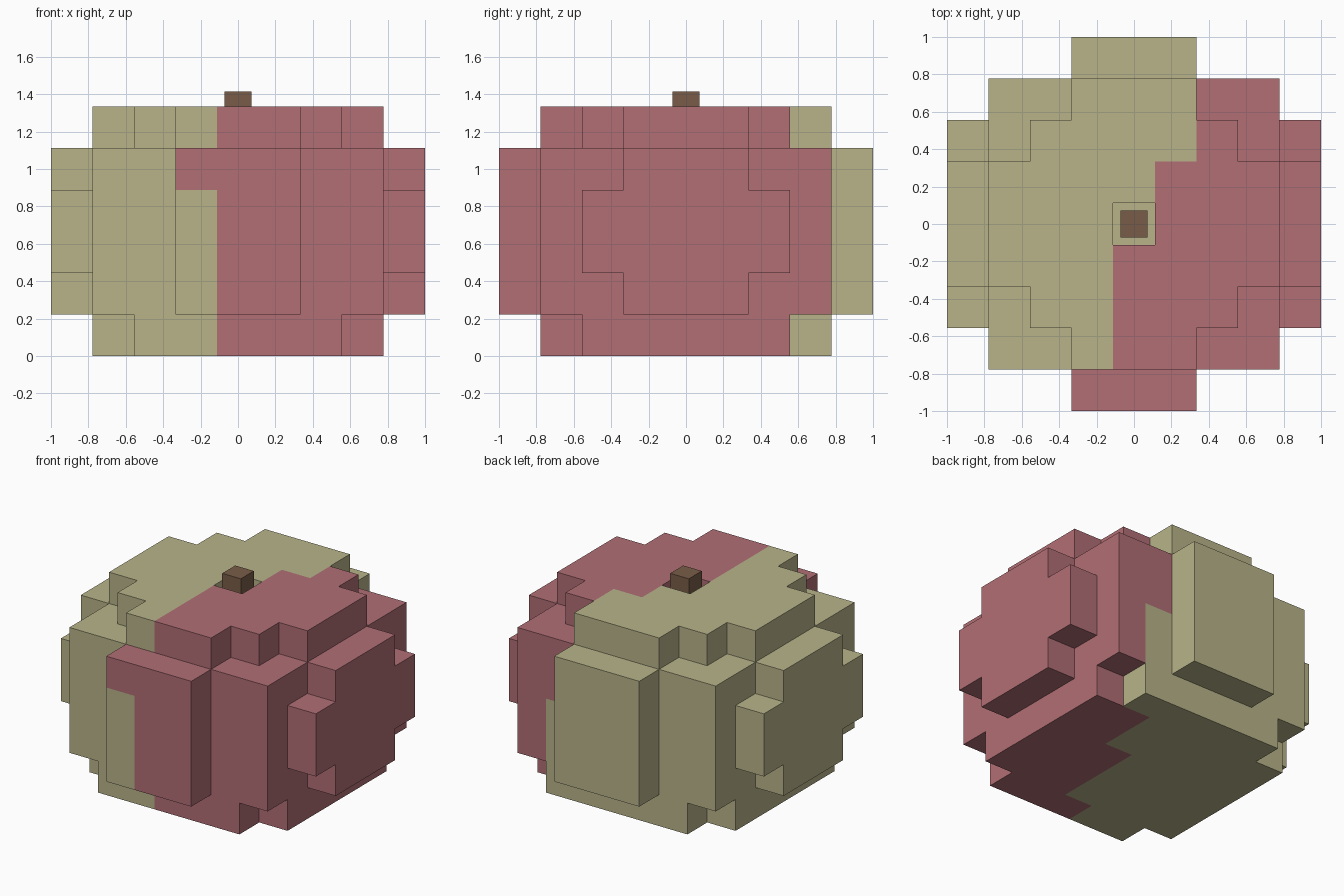
import bpy
import bmesh
from mathutils import Vector

if "Cube" in bpy.data.objects:
    bpy.data.objects.remove(bpy.data.objects["Cube"])

S = 2 / 9  # block size


def material(name, rgb):
    m = bpy.data.materials.new(name)
    lin = [((c / 255 + 0.055) / 1.055) ** 2.4 for c in rgb]
    m.diffuse_color = (*lin, 1)
    m.use_nodes = True
    m.node_tree.nodes["Principled BSDF"].inputs["Base Color"].default_value = m.diffuse_color
    return m


olive = material("olive_green", (184, 180, 138))
red = material("dusty_red", (177, 110, 117))
brown = material("stem_brown", (121, 92, 72))


def filled(i, j, k):
    """Block layout of the fruit: i, j from the centre, k layer from the ground."""
    a, b = abs(i), abs(j)
    hi, lo = max(a, b), min(a, b)
    if k == 0:                                   # base with notched corners
        return hi <= 3 and lo < 3
    if k == 5:                                   # stepped top with a dimple
        return 0 < hi <= 2 or (hi == 3 and lo <= 1)
    if 1 <= k <= 4:                              # full body with side bulges
        if hi <= 3:
            return True
        if b == 4:
            return a <= 1
        return a == 4 and (b <= 1 or (b == 2 and k in (2, 3)))
    return False


def is_red(i, j, k):
    """Diagonal colour split: blocks right of the limit in each row are red."""
    if j == 4:
        return False
    if j == -4:
        return i > (-2 if k == 4 else -1)
    upper = (-1, -1, -1, 0, 0, 1, 1)
    lower = (-1, 0, 0, 0, 1, 1, 2)
    return i > (upper if k >= 3 else lower)[j + 3]


# fruit: only exposed block faces
bm = bmesh.new()
for i in range(-4, 5):
    for j in range(-4, 5):
        for k in range(6):
            if not filled(i, j, k):
                continue
            centre = Vector((i, j, k + 0.5))
            for axis in range(3):
                for sign in (-1, 1):
                    n = Vector((0, 0, 0))
                    n[axis] = sign
                    if filled(i + int(n.x), j + int(n.y), k + int(n.z)):
                        continue
                    u = Vector((0, 0, 0))
                    u[(axis + 1) % 3] = 0.5
                    v = n.cross(u)
                    mid = centre + n * 0.5
                    corners = (mid - u - v, mid + u - v, mid + u + v, mid - u + v)
                    face = bm.faces.new([bm.verts.new(c * S) for c in corners])
                    face.material_index = int(is_red(i, j, k))
bmesh.ops.remove_doubles(bm, verts=bm.verts, dist=0.001)
mesh = bpy.data.meshes.new("fruit")
bm.to_mesh(mesh)
bm.free()
mesh.materials.append(olive)
mesh.materials.append(red)
bpy.context.collection.objects.link(bpy.data.objects.new("fruit", mesh))

# stem standing in the dimple
bottom, top = 5 * S, 1.414
bpy.ops.mesh.primitive_cube_add(size=1, location=(0, 0, (bottom + top) / 2))
stem = bpy.context.object
stem.name = "stem"
stem.scale = (0.146, 0.146, top - bottom)
bpy.ops.object.transform_apply(location=False, rotation=False, scale=True)
stem.data.materials.append(brown)
